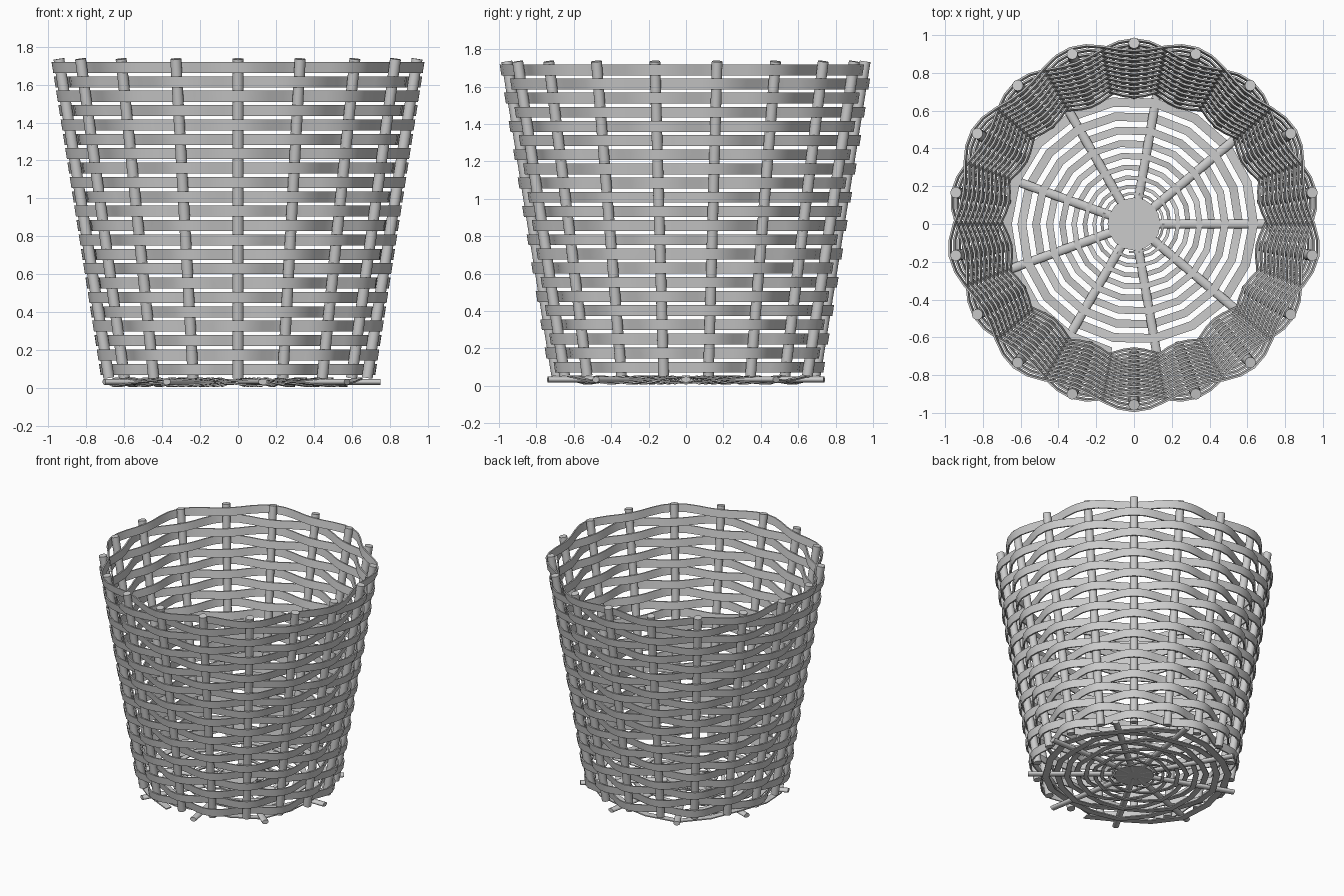
import bpy, bmesh, math
from mathutils import Vector

cube = bpy.data.objects.get("Cube")
if cube:
    bpy.data.objects.remove(cube, do_unlink=True)

mat = bpy.data.materials.new("pale_grey_wicker")
mat.use_nodes = True
GREY = (0.6, 0.6, 0.6, 1)
mat.diffuse_color = GREY
mat.node_tree.nodes["Principled BSDF"].inputs["Base Color"].default_value = GREY

STAKES, SPOKES, ROWS = 18, 9, 22
PITCH, BAND_H, BAND_T = 0.0757, 0.058, 0.01
LOW, HIGH = 0.055, 1.735


def wall_radius(z):
    return 0.682 + 0.159 * z


def polar(r, a, z):
    return Vector((r * math.cos(a), r * math.sin(a), z))


def finish(bm, name, smooth=True):
    bmesh.ops.recalc_face_normals(bm, faces=bm.faces)
    mesh = bpy.data.meshes.new(name)
    bm.to_mesh(mesh)
    bm.free()
    mesh.materials.append(mat)
    ob = bpy.data.objects.new(name, mesh)
    bpy.context.collection.objects.link(ob)
    if smooth:
        bpy.ops.object.select_all(action="DESELECT")
        ob.select_set(True)
        bpy.context.view_layer.objects.active = ob
        bpy.ops.object.shade_smooth_by_angle(angle=math.radians(35))
    return ob


def sweep(bm, sections, closed):
    """Skin a chain of four-cornered cross-sections."""
    loops = [[bm.verts.new(p) for p in s] for s in sections]
    n = len(loops)
    for i in range(n if closed else n - 1):
        a, b = loops[i], loops[(i + 1) % n]
        for k in range(4):
            m = (k + 1) % 4
            bm.faces.new((a[k], a[m], b[m], b[k]))
    if not closed:
        bm.faces.new(loops[0])
        bm.faces.new(loops[-1])


def rod(name, start, end, radius, flat=1.0):
    bm = bmesh.new()
    axis = end - start
    bmesh.ops.create_cone(bm, cap_ends=True, segments=16, radius1=radius,
                          radius2=radius, depth=axis.length)
    bmesh.ops.transform(bm, matrix=axis.to_track_quat("Z", "Y").to_matrix().to_4x4(), verts=bm.verts)
    bmesh.ops.scale(bm, vec=(1, 1, flat), verts=bm.verts)
    bmesh.ops.translate(bm, vec=(start + end) / 2, verts=bm.verts)
    return finish(bm, name)


# Upright stakes
for i in range(STAKES):
    a = math.pi / 2 + i * math.tau / STAKES
    rod(f"stake_{i + 1}", polar(wall_radius(LOW), a, LOW), polar(wall_radius(HIGH), a, HIGH), 0.029)

# Woven wall bands, passing in front of and behind alternate stakes
for row in range(ROWS):
    bm = bmesh.new()
    zc = 0.1 + row * PITCH
    sections = []
    for k in range(STAKES * 4):
        a = math.pi / 2 + k * math.tau / (STAKES * 4)
        sway = 0.036 * math.cos(k * math.pi / 4 + row * math.pi)
        corners = []
        for dz, dr in ((-1, -1), (1, -1), (1, 1), (-1, 1)):
            z = zc + dz * BAND_H / 2
            corners.append(polar(wall_radius(z) + sway + dr * BAND_T / 2, a, z))
        sections.append(corners)
    sweep(bm, sections, True)
    finish(bm, f"wall_band_{row + 1}")

# Base spokes and hub
for i in range(SPOKES):
    a = i * math.tau / SPOKES
    rod(f"base_spoke_{i + 1}", polar(0.05, a, 0.034), polar(0.75, a, 0.034), 0.024, 0.65)
rod("base_hub", Vector((0, 0, 0.02)), Vector((0, 0, 0.05)), 0.14)

# Base ribbon: one spiral woven over and under the spokes
bm = bmesh.new()
TURNS, STEPS = 9, 18
end_angle = math.radians(260)
total = TURNS * STEPS
sections = []
for k in range(total + 1):
    a = end_angle - (total - k) * math.tau / STEPS
    s = k / total
    r = 0.15 + 0.54 * s ** 1.35
    half = 0.006 + 0.02 * s
    z = 0.032 + 0.02 * math.cos(a * SPOKES / 2)
    sections.append([polar(r + dr * half, a, z + dz * 0.004)
                     for dr, dz in ((-1, -1), (1, -1), (1, 1), (-1, 1))])
sweep(bm, sections, False)
finish(bm, "base_spiral_ribbon")
